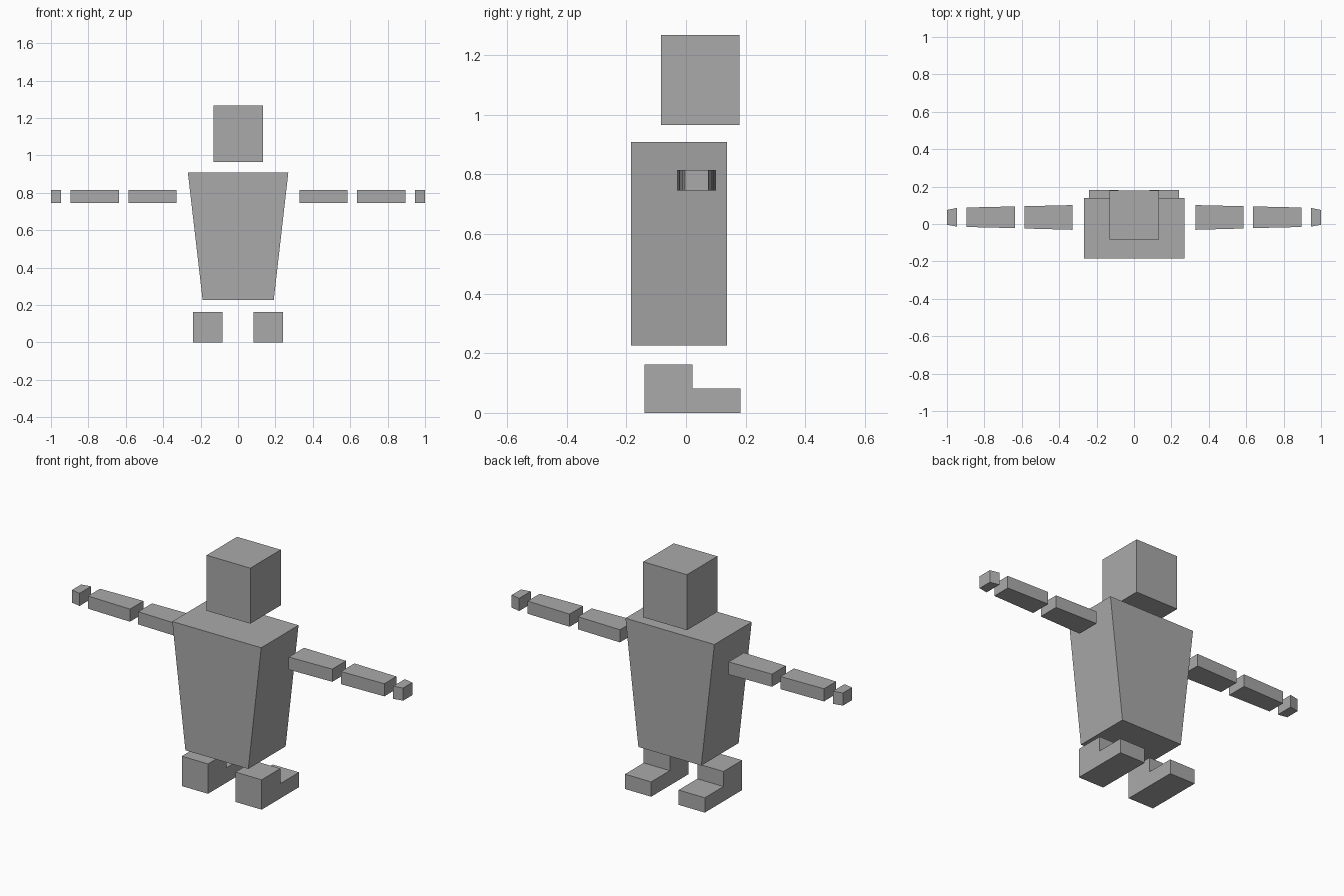
import bpy

if "Cube" in bpy.data.objects:
    bpy.data.objects.remove(bpy.data.objects["Cube"])

grey = bpy.data.materials.new("plain grey")
grey.diffuse_color = (0.4, 0.4, 0.4, 1)
grey.use_nodes = True
grey.node_tree.nodes["Principled BSDF"].inputs["Base Color"].default_value = grey.diffuse_color


def add_mesh(name, verts, faces):
    mesh = bpy.data.meshes.new(name)
    mesh.from_pydata(verts, [], faces)
    mesh.materials.append(grey)
    obj = bpy.data.objects.new(name, mesh)
    bpy.context.collection.objects.link(obj)
    # consistent outward normals
    import_bm = bmesh.new()
    import_bm.from_mesh(mesh)
    bmesh.ops.recalc_face_normals(import_bm, faces=import_bm.faces)
    import_bm.to_mesh(mesh)
    import_bm.free()
    return obj


def prism(name, start, end):
    """Join two matching outlines with side faces and caps."""
    n = len(start)
    faces = [tuple(range(n)), tuple(range(n, 2 * n))]
    faces += [(i, (i + 1) % n, n + (i + 1) % n, n + i) for i in range(n)]
    return add_mesh(name, start + end, faces)


def rect_z(x0, x1, y0, y1, z):
    return [(x0, y0, z), (x1, y0, z), (x1, y1, z), (x0, y1, z)]


def rect_x(x, y0, y1, z0, z1):
    return [(x, y0, z0), (x, y1, z0), (x, y1, z1), (x, y0, z1)]


import bmesh

# Head and tapered torso
prism("head", rect_z(-0.131, 0.133, -0.084, 0.179, 0.965),
      rect_z(-0.131, 0.133, -0.084, 0.179, 1.268))
prism("torso", rect_z(-0.189, 0.191, -0.184, 0.138, 0.226),
      rect_z(-0.268, 0.269, -0.184, 0.138, 0.908))

# Arm pieces: inner x, y range, then outer x, y range
arm_parts = {
    "upper_arm": (0.328, -0.031, 0.101, 0.586, -0.024, 0.095),
    "forearm": (0.637, -0.022, 0.094, 0.895, -0.016, 0.088),
    "hand": (0.947, -0.014, 0.086, 1.0, -0.004, 0.075),
}
# Side profile of a foot: tall block with a low step behind it
foot_profile = [(-0.14, 0), (0.182, 0), (0.182, 0.081),
                (0.021, 0.081), (0.021, 0.163), (-0.14, 0.163)]

for side, s in (("right", 1), ("left", -1)):
    for part, (xa, ya0, ya1, xb, yb0, yb1) in arm_parts.items():
        prism(f"{side}_{part}", rect_x(s * xa, ya0, ya1, 0.746, 0.815),
              rect_x(s * xb, yb0, yb1, 0.746, 0.815))
    prism(f"{side}_foot", [(s * 0.083, y, z) for y, z in foot_profile],
          [(s * 0.241, y, z) for y, z in foot_profile])
